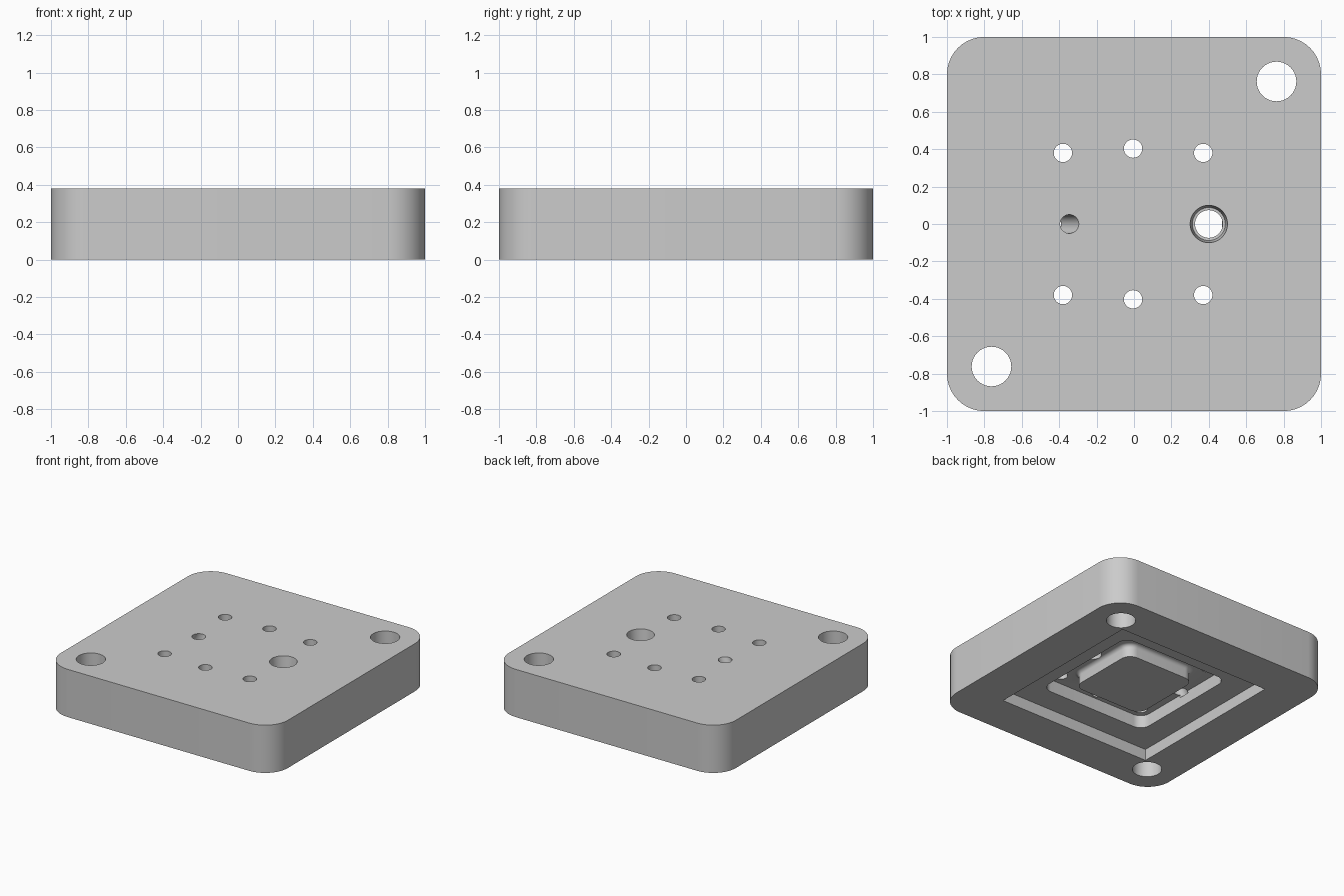
import bpy, bmesh, math

cube = bpy.data.objects.get("Cube")
if cube:
    bpy.data.objects.remove(cube, do_unlink=True)

grey = bpy.data.materials.new("machined_grey")
grey.use_nodes = True
colour = (0.6, 0.6, 0.6, 1)
grey.diffuse_color = colour
grey.node_tree.nodes["Principled BSDF"].inputs["Base Color"].default_value = colour

STEPS = 10          # segments per rounded corner
TOP = 0.38          # plate thickness
STEP_Z = 0.09       # ceiling of the square recess
FLOOR_Z = 0.19      # ceiling of the rounded recess


def loft(name, sections):
    """Solid through rounded squares given as (z, half, radius, x, y)."""
    bm = bmesh.new()
    rings = []
    for z, half, radius, cx, cy in sections:
        ring = []
        for q in range(4):
            mid = math.radians(45 + 90 * q)
            sx, sy = math.copysign(1, math.cos(mid)), math.copysign(1, math.sin(mid))
            for i in range(STEPS + 1):
                a = math.pi / 2 * (q + i / STEPS)
                ring.append(bm.verts.new((cx + sx * (half - radius) + radius * math.cos(a),
                                          cy + sy * (half - radius) + radius * math.sin(a), z)))
        rings.append(ring)
    for low, high in zip(rings, rings[1:]):
        for i in range(len(low)):
            j = (i + 1) % len(low)
            bm.faces.new((low[i], low[j], high[j], high[i]))
    bm.faces.new(rings[0][::-1])
    bm.faces.new(rings[-1])
    bmesh.ops.remove_doubles(bm, verts=bm.verts, dist=1e-5)
    bmesh.ops.recalc_face_normals(bm, faces=bm.faces)
    mesh = bpy.data.meshes.new(name)
    bm.to_mesh(mesh)
    bm.free()
    mesh.materials.append(grey)
    obj = bpy.data.objects.new(name, mesh)
    bpy.context.collection.objects.link(obj)
    return obj


def prism(name, z0, z1, half, radius, x=0, y=0):
    return loft(name, [(z0, half, radius, x, y), (z1, half, radius, x, y)])


def combine(target, tool, operation="DIFFERENCE"):
    """Apply a boolean and discard the tool."""
    tool.hide_render = True
    mod = target.modifiers.new("boolean", "BOOLEAN")
    mod.operation = operation
    mod.solver = "EXACT"
    mod.object = tool
    bpy.context.view_layer.objects.active = target
    bpy.ops.object.modifier_apply(modifier=mod.name)
    bpy.data.objects.remove(tool, do_unlink=True)


# Plate with two stepped recesses in its underside
plate = prism("cover_plate", 0, TOP, 1, 0.2)
combine(plate, prism("square_recess", -0.1, STEP_Z, 0.67, 0))
combine(plate, prism("rounded_recess", 0, FLOOR_Z, 0.47, 0.08))

# Central boss with a small fillet where it meets the recess
fillet = 0.03
sections = [(STEP_Z, 0.305, 0.08, 0, 0)]
for k in range(6):
    a = math.pi / 2 * k / 5
    grow = fillet * (1 - math.cos(a))
    sections.append((FLOOR_Z - fillet * (1 - math.sin(a)), 0.305 + grow, 0.08 + grow, 0, 0))
sections.append((FLOOR_Z + 0.04, 0.305 + fillet, 0.08 + fillet, 0, 0))
combine(plate, loft("boss", sections), "UNION")

# Small through holes in two rows
for side in (-1, 1):
    for x, y in ((-0.38, 0.38), (-0.005, 0.403), (0.37, 0.38)):
        combine(plate, prism("small_hole", 0.12, 0.5, 0.049, 0.049, x, side * y))

# Large mounting holes at opposite corners
for side in (-1, 1):
    combine(plate, prism("mounting_hole", -0.1, 0.5, 0.106, 0.106, side * 0.762, side * 0.762))

# Tapered port with a step to a narrower bore
port = [(0.12, 0.074), (0.25, 0.074), (0.251, 0.088), (TOP, 0.1), (0.5, 0.111)]
combine(plate, loft("port", [(z, r, r, 0.4, 0) for z, r in port]))

# Slanted port leading out of the recess
slant = 0.5
combine(plate, loft("slanted_port", [(z, 0.05, 0.05, -0.345 - slant * (TOP - z), 0)
                                     for z in (0.17, 0.45)]))

bpy.ops.object.select_all(action="DESELECT")
plate.select_set(True)
bpy.context.view_layer.objects.active = plate
bpy.ops.object.shade_smooth_by_angle(angle=math.radians(30))
